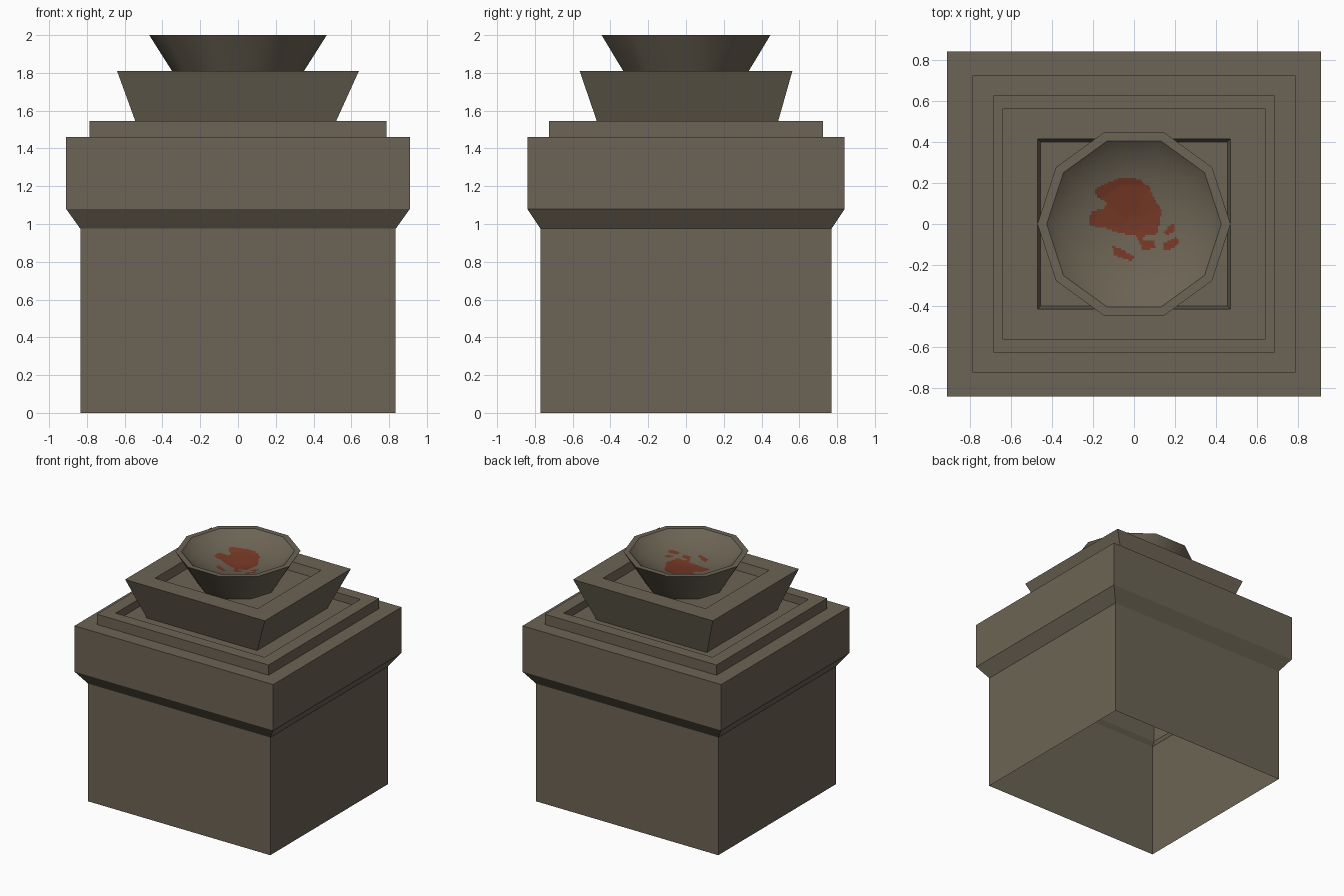
import bpy, bmesh, math

if "Cube" in bpy.data.objects:
    bpy.data.objects.remove(bpy.data.objects["Cube"])


def material(name, rgb):
    m = bpy.data.materials.new(name)
    m.diffuse_color = (*rgb, 1.0)
    m.use_nodes = True
    m.node_tree.nodes["Principled BSDF"].inputs["Base Color"].default_value = m.diffuse_color
    return m


STONE = material("weathered stone", (0.150, 0.127, 0.089))
STAIN = material("dried red stain", (0.181, 0.040, 0.019))


def finish(name, bm, mat):
    mesh = bpy.data.meshes.new(name)
    bm.to_mesh(mesh)
    bm.free()
    mesh.materials.append(mat)
    ob = bpy.data.objects.new(name, mesh)
    bpy.context.collection.objects.link(ob)
    return ob


def loft(name, loops, mat, cap_end=True):
    """Skin a stack of counter-clockwise loops; the start stays open."""
    bm = bmesh.new()
    rings = [[bm.verts.new(p) for p in loop] for loop in loops]
    for a, b in zip(rings, rings[1:]):
        n = len(a)
        for i in range(n):
            j = (i + 1) % n
            bm.faces.new((a[i], a[j], b[j], b[i]))
    if cap_end:
        bm.faces.new(rings[-1])
    return finish(name, bm, mat)


def rect(hx, hy, z, cx=0.0, cy=0.0):
    return [(cx + sx * hx, cy + sy * hy, z)
            for sx, sy in ((-1, -1), (1, -1), (1, 1), (-1, 1))]


def decagon(r, z):
    return [(r * math.cos(math.tau * i / 10), r * math.sin(math.tau * i / 10), z)
            for i in range(10)]


# Pedestal: hollow, open-bottomed block with flared collar and raised rim
loft("pedestal", [
    rect(0.835, 0.77, 0), rect(0.835, 0.77, 0.975),
    rect(0.91, 0.84, 1.08), rect(0.91, 0.84, 1.46),
    rect(0.787, 0.724, 1.46), rect(0.787, 0.724, 1.545),
    rect(0.682, 0.627, 1.545), rect(0.682, 0.627, 1.48),
], STONE)

# Tray: block widening upward with a sunken top
loft("tray", [
    rect(0.505, 0.46, 1.48, -0.015, 0.01), rect(0.64, 0.563, 1.81),
    rect(0.47, 0.415, 1.81), rect(0.455, 0.40, 1.74),
], STONE)

# Bowl: ten-sided, smooth, shallow dish inside
DISH = [(0.425, 2.0), (0.36, 1.945), (0.2, 1.9), (0.04, 1.88)]
bowl = loft("bowl", [decagon(0.305, 1.74), decagon(0.47, 2.0)]
            + [decagon(r, z) for r, z in DISH], STONE)
bpy.context.view_layer.objects.active = bowl
bowl.select_set(True)
bpy.ops.object.shade_smooth_by_angle(angle=math.radians(40))


def dish_height(x, y):
    """Height of the faceted dish surface at a point."""
    r = max(x * math.cos(math.radians(18 + 36 * k)) + y * math.sin(math.radians(18 + 36 * k))
            for k in range(10)) / math.cos(math.radians(18))
    for (r1, z1), (r0, z0) in zip(DISH, DISH[1:]):
        if r >= r0:
            return z0 + (z1 - z0) * (r - r0) / (r1 - r0)
    return DISH[-1][1]


def inside(x, y, poly):
    hit = False
    for (x0, y0), (x1, y1) in zip(poly, poly[1:] + poly[:1]):
        if (y0 > y) != (y1 > y) and x < x0 + (x1 - x0) * (y - y0) / (y1 - y0):
            hit = not hit
    return hit


# Stain: ragged splashes as a thin skin of small cells following the dish
SPLASHES = [
    [(-.19, .17), (-.13, .20), (-.07, .223), (.02, .22), (.075, .18), (.10, .12), (.135, .07),
     (.125, 0), (.11, -.05), (.04, -.06), (.045, -.085), (.10, -.085), (.105, -.12),
     (.04, -.125), (.015, -.06), (-.07, -.045), (-.14, -.02), (-.217, -.01), (-.217, .035),
     (-.20, .063), (-.15, .073), (-.133, .107), (-.18, .13)],
    [(.14, -.044), (.173, -.005), (.20, 0), (.197, -.035), (.163, -.055)],
    [(.14, -.092), (.18, -.078), (.21, -.063), (.217, -.097), (.173, -.13), (.14, -.12)],
    [(-.105, -.11), (-.07, -.117), (0, -.16), (-.01, -.18), (-.05, -.17), (-.095, -.15)],
]
CELL = 0.009
bm = bmesh.new()
grid = {}


def corner(i, j):
    if (i, j) not in grid:
        x, y = i * CELL, j * CELL
        grid[i, j] = bm.verts.new((x, y, dish_height(x, y) + 0.003))
    return grid[i, j]


for i in range(-28, 28):
    for j in range(-28, 28):
        mid = ((i + 0.5) * CELL, (j + 0.5) * CELL)
        if any(inside(*mid, s) for s in SPLASHES):
            bm.faces.new((corner(i, j), corner(i + 1, j),
                          corner(i + 1, j + 1), corner(i, j + 1)))
stain = finish("stain", bm, STAIN)
for p in stain.data.polygons:
    p.use_smooth = True
